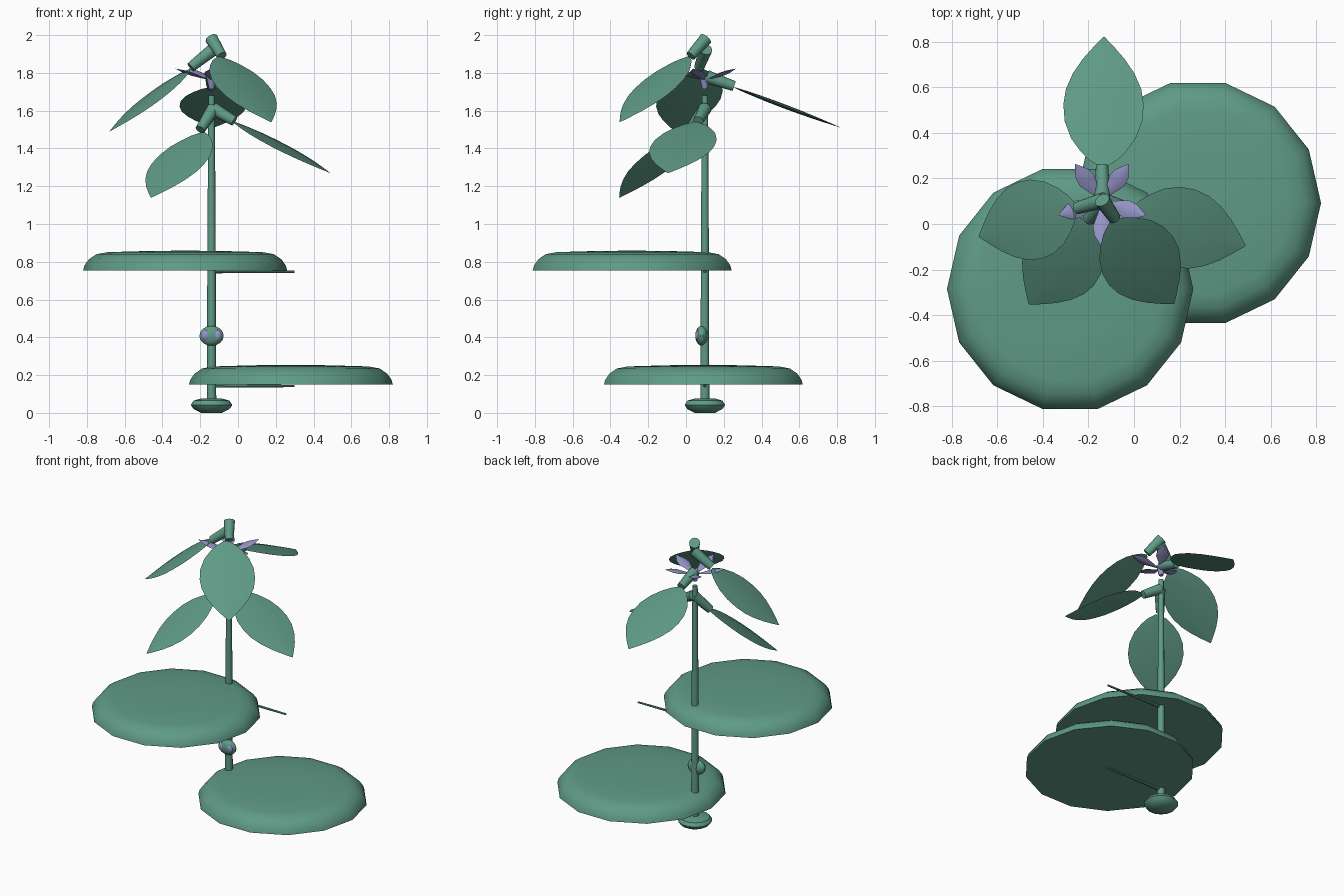
import bpy, bmesh, math
from mathutils import Vector, Matrix

if "Cube" in bpy.data.objects:
    bpy.data.objects.remove(bpy.data.objects["Cube"])

SX, SY = -0.14, 0.10  # stem position


def material(name, color):
    m = bpy.data.materials.new(name)
    m.diffuse_color = (*color, 1)
    m.use_nodes = True
    m.node_tree.nodes["Principled BSDF"].inputs["Base Color"].default_value = m.diffuse_color
    return m


GREEN = material("leaf_green", (0.115, 0.325, 0.24))
PURPLE = material("petal_purple", (0.30, 0.295, 0.57))


def finish(bm, name, mat, angle=40):
    bmesh.ops.recalc_face_normals(bm, faces=bm.faces)
    me = bpy.data.meshes.new(name)
    bm.to_mesh(me)
    bm.free()
    ob = bpy.data.objects.new(name, me)
    bpy.context.collection.objects.link(ob)
    me.materials.append(mat)
    bpy.ops.object.select_all(action='DESELECT')
    ob.select_set(True)
    bpy.context.view_layer.objects.active = ob
    bpy.ops.object.shade_smooth_by_angle(angle=math.radians(angle))
    return ob


def lathe(name, center, profile, sides, mat):
    """Stack of rings from (radius, z) pairs, capped at both ends."""
    bm = bmesh.new()
    rings = []
    for r, z in profile:
        rings.append([bm.verts.new((center[0] + r * math.cos(2 * math.pi * i / sides),
                                    center[1] + r * math.sin(2 * math.pi * i / sides), z))
                      for i in range(sides)])
    for a, b in zip(rings, rings[1:]):
        for i in range(sides):
            j = (i + 1) % sides
            bm.faces.new((a[i], a[j], b[j], b[i]))
    bm.faces.new(rings[0][::-1])
    bm.faces.new(rings[-1])
    return finish(bm, name, mat)


def rod(name, a, b, r1, r2, mat=GREEN, sides=12):
    a, b = Vector(a), Vector(b)
    d = b - a
    bm = bmesh.new()
    rot = d.to_track_quat('Z', 'Y').to_matrix().to_4x4()
    bmesh.ops.create_cone(bm, cap_ends=True, segments=sides, radius1=r1, radius2=r2,
                          depth=d.length, matrix=Matrix.Translation((a + b) / 2) @ rot)
    return finish(bm, name, mat)


def ellipsoid(name, center, size, mat):
    bm = bmesh.new()
    bmesh.ops.create_uvsphere(bm, u_segments=14, v_segments=8, radius=1,
                              matrix=Matrix.Translation(center) @ Matrix.Diagonal((*size, 1)))
    return finish(bm, name, mat)


def blade(name, base, tip, outline, thick, mat, angle):
    """Lens-shaped blade; outline holds (fraction of length, half width)."""
    base, tip = Vector(base), Vector(tip)
    d = tip - base
    side = d.cross(Vector((0, 0, 1))).normalized()
    up = side.cross(d).normalized()
    widest = max(w for t, w in outline)
    bm = bmesh.new()
    rows = []
    for t, w in outline:
        c, h = base + d * t, thick * w / widest
        rows.append([bm.verts.new(p) for p in
                     (c + side * w, c + side * w * 0.5 + up * h * 0.8, c + up * h,
                      c - side * w * 0.5 + up * h * 0.8, c - side * w,
                      c - side * w * 0.5 - up * h * 0.8, c - up * h,
                      c + side * w * 0.5 - up * h * 0.8)])
    for a, b in zip(rows, rows[1:]):
        for i in range(8):
            j = (i + 1) % 8
            bm.faces.new((a[i], a[j], b[j], b[i]))
    bm.faces.new(rows[0])
    bm.faces.new(rows[-1])
    return finish(bm, name, mat, angle)


# Root foot and stem
lathe("foot", (SX, SY), [(0.055, 0.0), (0.095, 0.02), (0.11, 0.042),
                         (0.095, 0.065), (0.055, 0.076)], 14, GREEN)
lathe("stem", (SX, SY), [(0.025, 0.05), (0.022, 0.9), (0.017, 1.68)], 10, GREEN)

# Two broad pads with thin twigs below them
for label, cx, cy, z in (("lower", 0.28, 0.092, 0.15), ("upper", -0.28, -0.285, 0.755)):
    lathe(label + "_pad", (cx, cy), [(0.54, z), (0.533, z + 0.025), (0.51, z + 0.058),
                                     (0.47, z + 0.085), (0.41, z + 0.096),
                                     (0.2, z + 0.102), (0.02, z + 0.104)], 14, GREEN)
    rod(label + "_twig", (SX, SY, z - 0.006), (0.30, SY, z - 0.008), 0.010, 0.006, sides=8)

# Bud on the stem with two purple spots
ellipsoid("bud", (SX, 0.083, 0.408), (0.066, 0.034, 0.053), GREEN)
for s in (-1, 1):
    ellipsoid("bud_spot", (SX + s * 0.031, 0.062, 0.41), (0.022, 0.013, 0.028), PURPLE)

# Leaves, each on a thick short stalk: stalk start, stalk end, leaf base, leaf tip
LEAF = [(0, 0.012), (0.05, 0.06), (0.12, 0.1), (0.22, 0.142), (0.35, 0.17), (0.48, 0.176),
        (0.6, 0.165), (0.72, 0.135), (0.83, 0.092), (0.92, 0.047), (1, 0.003)]
leaves = {
    "back": ((SX, 0.11, 1.78), (SX, 0.255, 1.73), (-0.135, 0.25, 1.725), (-0.132, 0.82, 1.51)),
    "front_right": ((SX, 0.105, 1.98), (-0.085, 0.025, 1.89), (-0.10, 0.01, 1.885), (0.175, -0.35, 1.54)),
    "left": ((-0.13, 0.105, 1.925), (-0.25, 0.07, 1.83), (-0.255, 0.08, 1.82), (-0.68, -0.055, 1.49)),
    "low_right": ((-0.13, 0.10, 1.61), (-0.02, 0.065, 1.545), (-0.02, 0.05, 1.54), (0.488, -0.095, 1.27)),
    "low_front": ((-0.13, 0.10, 1.61), (-0.20, 0.02, 1.50), (-0.185, 0.01, 1.485), (-0.46, -0.352, 1.14)),
}
for label, (a, b, base, tip) in leaves.items():
    rod(label + "_stalk", a, b, 0.035, 0.027)
    blade(label + "_leaf", base, tip, LEAF, 0.011, GREEN, 50)

# Five-petalled flower
PETAL = [(0, 0.006), (0.5, 0.04), (0.72, 0.034), (1, 0.002)]
for i in range(5):
    a = math.radians(-90 + 72 * i)
    u = Vector((math.cos(a), math.sin(a), 0))
    c = Vector((SX, SY, 0))
    blade("petal", c + u * 0.02 + Vector((0, 0, 1.765)), c + u * 0.2 + Vector((0, 0, 1.822)),
          PETAL, 0.009, PURPLE, 20)
rod("flower_base", (SX, SY, 1.715), (SX, SY, 1.78), 0.014, 0.03, PURPLE, 10)
